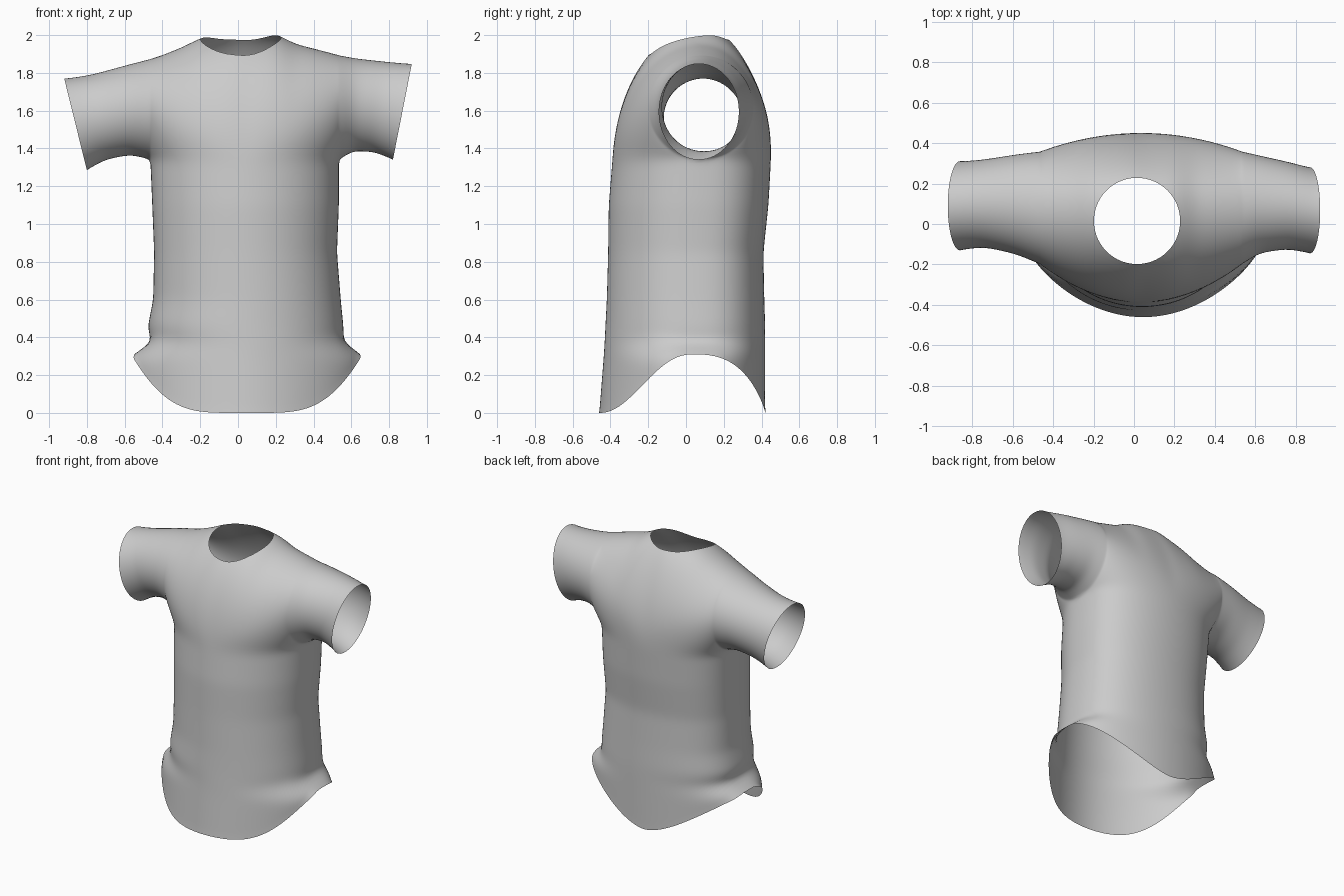
import bpy, bmesh
from math import sin, cos, pi, acos
from mathutils import Vector
from mathutils.bvhtree import BVHTree

if "Cube" in bpy.data.objects:
    bpy.data.objects.remove(bpy.data.objects["Cube"])

COLS, ARCH, ROWS, SLEEVE = 64, 64, 56, 16
ARMPIT = 1.34


def lookup(table, t):
    """Interpolate the rows of a table by their first value."""
    for lo, hi in zip(table, table[1:]):
        if t <= hi[0]:
            break
    f = min(max((t - lo[0]) / (hi[0] - lo[0]), 0), 1)
    return [p + (q - p) * f for p, q in zip(lo[1:], hi[1:])]


# Body profile: height, right edge, left edge, front, back, flare at the sides
BODY = [(0, -.465, .555, -.46, .42, .09), (.29, -.46, .555, -.437, .42, .105),
        (.335, -.45, .55, -.434, .42, .08), (.365, -.445, .55, -.432, .42, .01),
        (.45, -.48, .56, -.428, .42, 0),
        (.6, -.45, .545, -.42, .415, 0), (.85, -.445, .525, -.413, .41, 0),
        (1.1, -.455, .535, -.41, .437, 0), (ARMPIT, -.465, .535, -.39, .45, 0)]
# Shoulder line: x, height
SHOULDER = [(-.465, 1.875), (-.4, 1.895), (-.3, 1.935), (-.2, 1.985), (0, 2.05),
            (.2, 2.01), (.3, 1.955), (.4, 1.93), (.535, 1.895)]
# Sleeves from shoulder to cuff: t, top x, top z, bottom x, bottom z, front, back
SLEEVES = [
    [(0, -.465, 1.875, -.465, ARMPIT, -.2, .36), (.35, -.6, 1.84, -.57, 1.365, -.15, .345),
     (.7, -.78, 1.79, -.7, 1.34, -.115, .32), (1, -.92, 1.77, -.8, 1.285, -.13, .31)],
    [(0, .535, 1.895, .535, ARMPIT, -.2, .36), (.3, .63, 1.877, .61, 1.385, -.145, .34),
     (.65, .79, 1.86, .72, 1.38, -.125, .31), (1, .92, 1.848, .82, 1.34, -.145, .28)]]

bm = bmesh.new()


def sheet(rows):
    """Quad sheet through rows of points."""
    grid = [[bm.verts.new(p) for p in row] for row in rows]
    for a, b in zip(grid, grid[1:]):
        for i in range(len(a) - 1):
            bm.faces.new((a[i], a[i + 1], b[i + 1], b[i]))


def full(s):
    """Sine made fuller, for a slightly boxy body section."""
    return abs(s) ** .82 * (1 if s > 0 else -1)


def body_point(angle, f):
    """Point around the body; f runs from the hem to the armpit."""
    c, s = cos(angle), sin(angle)
    hem = .31 * abs(c) ** (4.8 if s < 0 else 1.7)
    z = hem + (ARMPIT - hem) * f
    right, left, front, back, flare = lookup(BODY, z)
    x = (left + right) / 2 + c * (left - right) / 2 + flare * c ** 3
    y = (front + back) / 2 + full(s) * (back - front) / 2 + .05 * c * c
    return Vector((x, y, z))


def arch(angle):
    """Section over the shoulder, opening from a closed armhole to the chest."""
    c, s = cos(angle), sin(angle)
    x = .035 + .5 * c
    top = lookup(SHOULDER, x)[0]
    depth = .42 - .14 * c * c
    alpha = acos(min(1, .42 * full(s) / depth))
    height = (top - ARMPIT) / (1 + sin(alpha))
    row = []
    for j in range(ARCH + 1):
        phi = -alpha + (pi + 2 * alpha) * j / ARCH
        y = .03 + .05 * c * c - depth * cos(phi) + .04 * max(0, sin(phi)) * s * s
        if pi / 2 < phi < pi:  # flatter upper back
            y -= .03 * s * sin(2 * phi) ** 2
        row.append(Vector((x, y, top - height + height * sin(phi))))
    return row


def sleeve_ring(table, t):
    tx, tz, bx, bz, front, back = lookup(table, t)
    ring = []
    for j in range(ARCH + 1):
        phi = -pi / 2 + 2 * pi * j / ARCH
        h = (1 + sin(phi)) / 2
        ring.append(Vector((bx + (tx - bx) * h,
                            (front + back) / 2 - cos(phi) * (back - front) / 2,
                            bz + (tz - bz) * h)))
    return ring


# Body tube, shoulders and sleeves, welded into one cloth
sheet([[body_point(pi * i / COLS, k / ROWS) for i in range(2 * COLS + 1)]
       for k in range(ROWS + 1)])
sheet([arch(pi * i / COLS) for i in range(COLS + 1)])
for table in SLEEVES:
    sheet([sleeve_ring(table, k / SLEEVE) for k in range(SLEEVE + 1)])
bmesh.ops.remove_doubles(bm, verts=bm.verts[:], dist=.0008)

# Soften the folds, leaving the open edges in place
for _ in range(8):
    inner = [v for v in bm.verts if not v.is_boundary]
    bmesh.ops.smooth_vert(bm, verts=inner, factor=.5,
                          use_axis_x=True, use_axis_y=True, use_axis_z=True)
bmesh.ops.recalc_face_normals(bm, faces=bm.faces[:])

# Neck opening, with its rim drawn onto a circle lying on the cloth
NECK, RADIUS = Vector((.015, .015)), .213
cloth_surface = BVHTree.FromBMesh(bm)
hole = [f for f in bm.faces
        if f.calc_center_median().z > 1.7
        and (f.calc_center_median().xy - NECK).length < RADIUS]
bmesh.ops.delete(bm, geom=hole, context='FACES')
for v in bm.verts:
    if v.is_boundary and v.co.z > 1.7 and abs(v.co.x) < .4:
        rim = NECK + (v.co.xy - NECK).normalized() * RADIUS
        hit = cloth_surface.ray_cast(Vector((rim.x, rim.y, 3)), Vector((0, 0, -1)))[0]
        v.co = hit

mesh = bpy.data.meshes.new("shirt")
bm.to_mesh(mesh)
bm.free()
shirt = bpy.data.objects.new("shirt", mesh)
bpy.context.collection.objects.link(shirt)

# Plain grey cloth
cloth = bpy.data.materials.new("grey cloth")
cloth.use_nodes = True
cloth.diffuse_color = (.6, .6, .6, 1)
cloth.node_tree.nodes["Principled BSDF"].inputs["Base Color"].default_value = (.6, .6, .6, 1)
mesh.materials.append(cloth)

bpy.context.view_layer.objects.active = shirt
shirt.select_set(True)
bpy.ops.object.shade_smooth_by_angle(angle=1.0)
